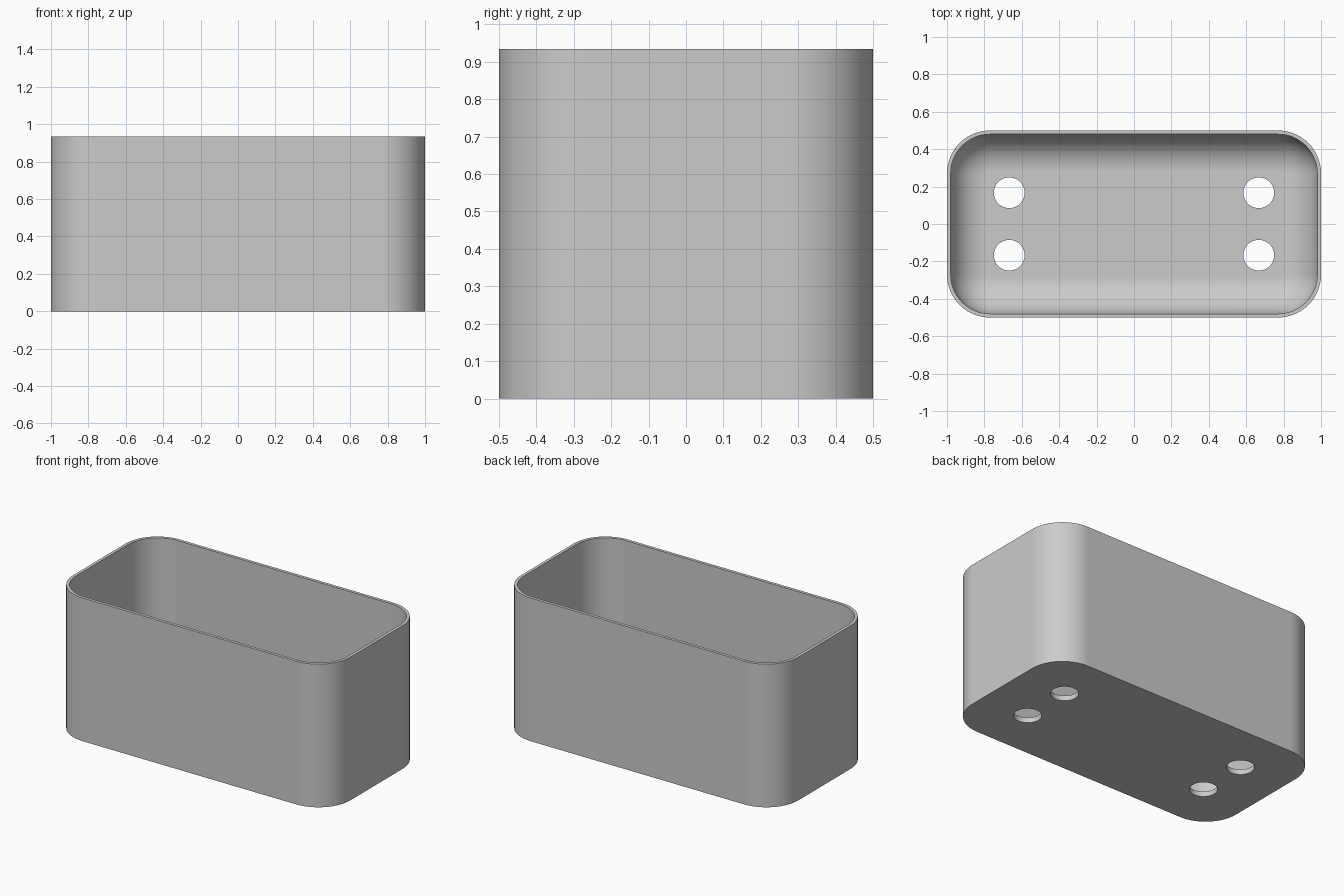
import bpy, bmesh
from math import sin, cos, pi

default_cube = bpy.data.objects.get("Cube")
if default_cube:
    bpy.data.objects.remove(default_cube, do_unlink=True)

HALF_X, HALF_Y, HEIGHT = 1.0, 0.5, 0.934
CORNER, WALL, FLOOR, FILLET = 0.23, 0.02, 0.033, 0.2
CORNER_STEPS, FILLET_STEPS = 16, 14

grey = bpy.data.materials.new("light grey")
grey.use_nodes = True
grey.diffuse_color = (0.6, 0.6, 0.6, 1)
grey.node_tree.nodes["Principled BSDF"].inputs["Base Color"].default_value = (0.6, 0.6, 0.6, 1)


def rounded_ring(bm, inset, z):
    """Rounded rectangle of vertices, inset from the outer outline."""
    r = CORNER - inset
    cx, cy = HALF_X - CORNER, HALF_Y - CORNER
    ring = []
    for q, (sx, sy) in enumerate([(1, 1), (-1, 1), (-1, -1), (1, -1)]):
        for i in range(CORNER_STEPS + 1):
            a = (q + i / CORNER_STEPS) * pi / 2
            ring.append(bm.verts.new((sx * cx + r * cos(a), sy * cy + r * sin(a), z)))
    return ring


# Profile from the outer base, over the rim, down to the filleted floor
profile = [(0, 0), (0, HEIGHT), (WALL, HEIGHT)]
for i in range(FILLET_STEPS + 1):
    a = i / FILLET_STEPS * pi / 2
    profile.append((WALL + FILLET * (1 - cos(a)), FLOOR + FILLET * (1 - sin(a))))

bm = bmesh.new()
rings = [rounded_ring(bm, inset, z) for inset, z in profile]
for low, high in zip(rings, rings[1:]):
    n = len(low)
    for i in range(n):
        j = (i + 1) % n
        bm.faces.new((low[i], low[j], high[j], high[i]))
bm.faces.new(rings[0][::-1])
bm.faces.new(rings[-1])
bmesh.ops.recalc_face_normals(bm, faces=bm.faces)
mesh = bpy.data.meshes.new("planter_box")
bm.to_mesh(mesh)
bm.free()
mesh.materials.append(grey)
box = bpy.data.objects.new("planter_box", mesh)
bpy.context.collection.objects.link(box)

# Four drain holes through the floor
bm = bmesh.new()
for sx in (-1, 1):
    for sy in (-1, 1):
        made = bmesh.ops.create_cone(bm, cap_ends=True, segments=48,
                                     radius1=0.082, radius2=0.082, depth=0.3)
        bmesh.ops.translate(bm, verts=made["verts"], vec=(sx * 0.667, sy * 0.167, 0))
cut_mesh = bpy.data.meshes.new("drain_hole_cutter")
bm.to_mesh(cut_mesh)
bm.free()
cut_mesh.materials.append(grey)
cutter = bpy.data.objects.new("drain_hole_cutter", cut_mesh)
cutter.hide_render = True
bpy.context.collection.objects.link(cutter)

drill = box.modifiers.new("drain_holes", "BOOLEAN")
drill.operation = "DIFFERENCE"
drill.solver = "EXACT"
drill.object = cutter

bpy.ops.object.select_all(action="DESELECT")
box.select_set(True)
bpy.context.view_layer.objects.active = box
bpy.ops.object.modifier_apply(modifier=drill.name)
bpy.data.objects.remove(cutter, do_unlink=True)

# Smooth walls and fillets, crisp rim, base and hole edges
bpy.ops.object.shade_smooth_by_angle(angle=pi / 6)
weighted = box.modifiers.new("even_shading", "WEIGHTED_NORMAL")
weighted.keep_sharp = True
